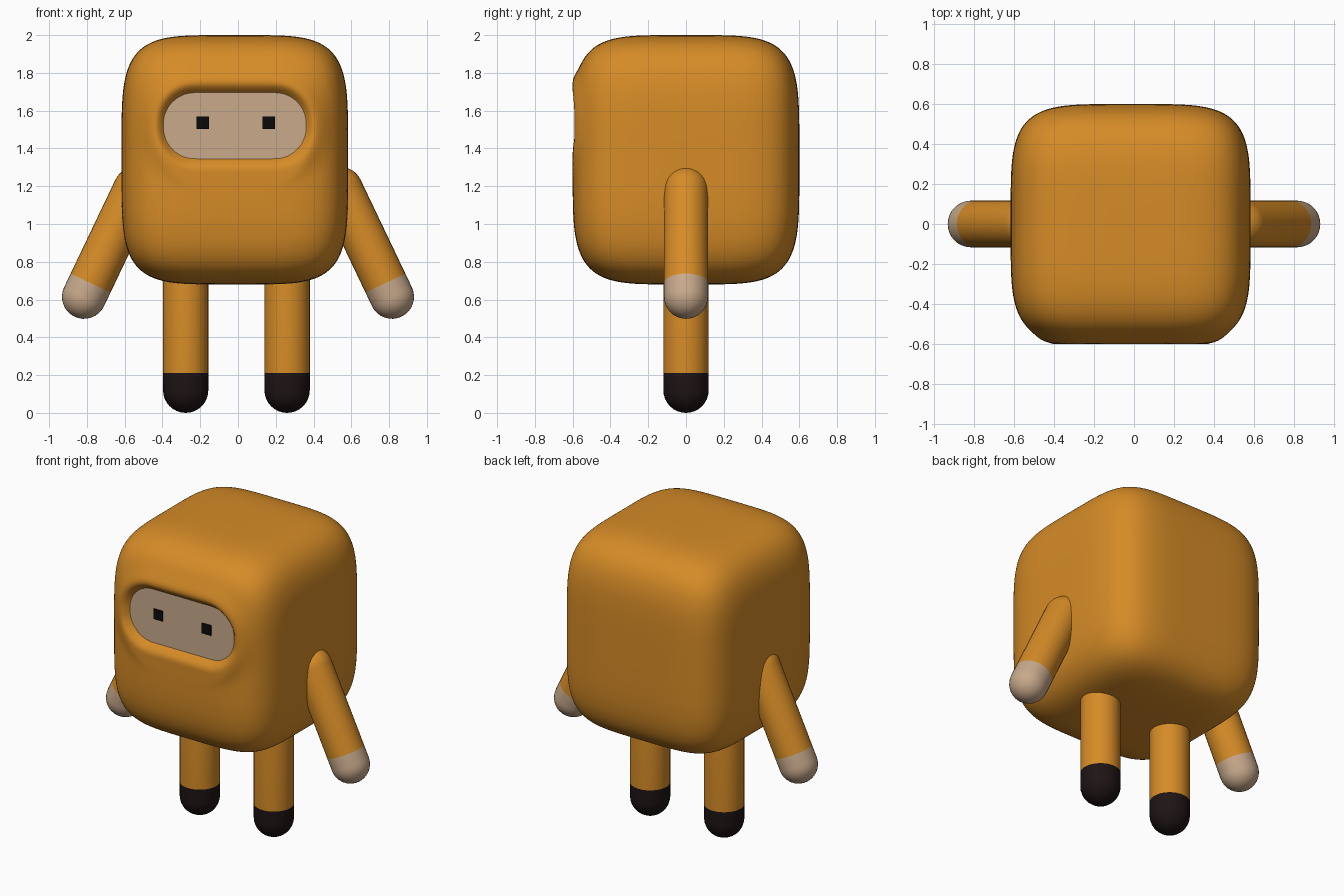
import bpy, bmesh, math
from mathutils import Matrix, Vector

if "Cube" in bpy.data.objects:
    bpy.data.objects.remove(bpy.data.objects["Cube"])


def material(name, rgb):
    m = bpy.data.materials.new(name)
    m.diffuse_color = (*rgb, 1)
    m.use_nodes = True
    m.node_tree.nodes["Principled BSDF"].inputs["Base Color"].default_value = m.diffuse_color
    return m


ORANGE = material("orange", (0.67, 0.26, 0.02))
SKIN = material("skin", (0.58, 0.40, 0.26))
DARK = material("dark", (0.013, 0.007, 0.007))
BLACK = material("black", (0.003, 0.003, 0.003))
CX = -0.017                      # body sits slightly off centre
FACE_Z, FACE_W, FACE_H, FACE_R = 1.52, 0.378, 0.178, 0.165


def finish(name, bm, mat, smooth=True):
    bmesh.ops.recalc_face_normals(bm, faces=bm.faces)
    for f in bm.faces:
        f.smooth = smooth
    me = bpy.data.meshes.new(name)
    bm.to_mesh(me)
    bm.free()
    me.materials.append(mat)
    ob = bpy.data.objects.new(name, me)
    bpy.context.collection.objects.link(ob)
    return ob


def face_distance(x, z):
    # signed distance to the rounded face opening
    dx = abs(x - CX) - FACE_W + FACE_R
    dz = abs(z - FACE_Z) - FACE_H + FACE_R
    return math.hypot(max(dx, 0), max(dz, 0)) + min(max(dx, dz), 0) - FACE_R


# Body: soft box with the face opening pressed into the front
bm = bmesh.new()
bmesh.ops.create_cube(bm, size=2)
bmesh.ops.subdivide_edges(bm, edges=bm.edges[:], cuts=59, use_grid_fill=True)
N = 4.6
for v in bm.verts:
    k = sum(abs(c) ** N for c in v.co) ** (-1 / N)
    x, y, z = CX + 0.6 * v.co.x * k, 0.6 * v.co.y * k, 1.34 + 0.66 * v.co.z * k
    if y < -0.4:
        s = face_distance(x, z)
        y = max(y - 0.018 * math.exp(-((s - 0.05) / 0.06) ** 2), -0.6)
        t = min(max((0.045 - s) / 0.08, 0), 1)
        t = t * t * (3 - 2 * t)
        y += (-0.53 - y) * t
    v.co = (x, y, z)
finish("body", bm, ORANGE)

# Face panel: flat rounded rectangle behind the opening's rim
bm = bmesh.new()
r = FACE_R + 0.02
ring = []
for i in range(48):
    a = 2 * math.pi * (i + 0.5) / 48
    c, s = math.cos(a), math.sin(a)
    ring.append(bm.verts.new((
        CX + math.copysign(FACE_W - FACE_R, c) + r * c, -0.555,
        FACE_Z + math.copysign(FACE_H - FACE_R, s) + r * s)))
bm.faces.new(ring)
panel = finish("face_panel", bm, SKIN, False)
if panel.data.polygons[0].normal.y > 0:
    panel.data.flip_normals()

# Eyes: small square blocks
for side, x in (("left", -0.187), ("right", 0.163)):
    bm = bmesh.new()
    bmesh.ops.create_cube(bm, size=1, matrix=Matrix.Translation((x, -0.556, 1.537))
                          @ Matrix.Diagonal((0.066, 0.014, 0.066, 1)))
    finish(side + "_eye", bm, BLACK, False)


def half_capsule(name, centre, axis, radius, length, mat, sides=32):
    """Dome around centre, with an open tube running along axis."""
    bm = bmesh.new()
    rot = Vector(axis).to_track_quat('Z', 'Y').to_matrix()
    profile = [(radius * math.sin(a), -radius * math.cos(a))
               for a in (math.pi / 2 * i / 8 for i in range(1, 9))]
    profile.append((radius, length))
    place = lambda p: bm.verts.new(rot @ Vector(p) + Vector(centre))
    rings = [[place((r * math.cos(2 * math.pi * i / sides),
                     r * math.sin(2 * math.pi * i / sides), h))
              for i in range(sides)] for r, h in profile]
    tip = place((0, 0, -radius))
    for i in range(sides):
        j = (i + 1) % sides
        bm.faces.new((tip, rings[0][j], rings[0][i]))
        for a, b in zip(rings, rings[1:]):
            bm.faces.new((a[i], a[j], b[j], b[i]))
    finish(name, bm, mat)


for side, sx, leg_x in (("left", -1, -0.277), ("right", 1, 0.26)):
    # Arm: sleeve with a domed shoulder, meeting a domed hand
    hand = Vector((sx * 0.815, 0, 0.615))
    shoulder = Vector((sx * 0.543, 0, 1.185))
    up = (shoulder - hand).normalized()
    reach = (shoulder - hand).length
    half_capsule(side + "_hand", hand, up, 0.117, 0.08, SKIN)
    half_capsule(side + "_arm", shoulder, -up, 0.117, reach - 0.08, ORANGE)
    # Leg: tube up into the body, with a domed shoe
    half_capsule(side + "_shoe", (leg_x, 0, 0.12), (0, 0, 1), 0.12, 0.09, DARK)
    half_capsule(side + "_leg", (leg_x, 0, 0.8), (0, 0, -1), 0.12, 0.59, ORANGE)
